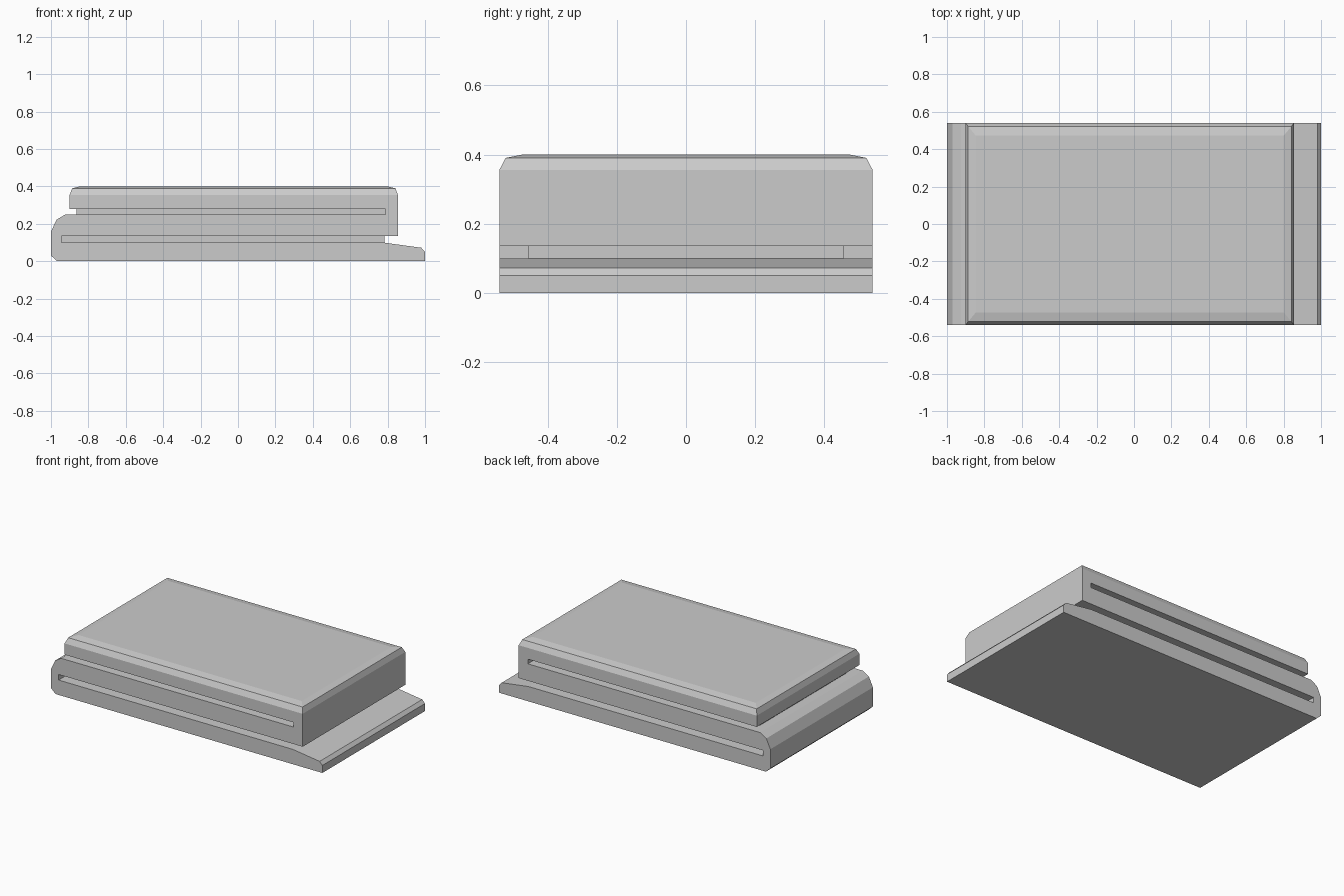
import bpy
import bmesh
from mathutils import Vector

if "Cube" in bpy.data.objects:
    bpy.data.objects.remove(bpy.data.objects["Cube"])

HALF_DEPTH = 0.54
CORE_DEPTH = 0.456


def extrude_profile(bm, points, half_depth):
    """Extrude an x-z outline along y, centred on y = 0."""
    face = bm.faces.new([bm.verts.new((x, -half_depth, z)) for x, z in points])
    out = bmesh.ops.extrude_face_region(bm, geom=[face], use_keep_orig=True)
    verts = [g for g in out["geom"] if isinstance(g, bmesh.types.BMVert)]
    bmesh.ops.translate(bm, verts=verts, vec=(0, 2 * half_depth, 0))


def finish(bm, name):
    bmesh.ops.recalc_face_normals(bm, faces=bm.faces[:])
    mesh = bpy.data.meshes.new(name)
    bm.to_mesh(mesh)
    bm.free()
    obj = bpy.data.objects.new(name, mesh)
    bpy.context.collection.objects.link(obj)
    return obj


# Folded pad: one S-shaped outline with two open slots
outline = [
    (1.0, 0.0), (1.0, 0.05), (0.98, 0.072), (0.783, 0.099),
    (-0.944, 0.099), (-0.944, 0.136), (0.855, 0.136), (0.855, 0.355),
    (-0.9, 0.355), (-0.9, 0.28), (0.788, 0.28), (0.788, 0.249),
    (-0.925, 0.249), (-0.97, 0.222), (-1.0, 0.158), (-1.0, 0.03),
    (-0.967, 0.0),
]
bm = bmesh.new()
extrude_profile(bm, outline, HALF_DEPTH)

# Softened top: taper the upper face in two steps
bm.faces.ensure_lookup_table()
top = max(bm.faces, key=lambda f: min(v.co.z for v in f.verts))
centre_x = top.calc_center_median().x
for half_x, half_y, z in [(0.864, 0.522, 0.39), (0.8225, 0.472, 0.40)]:
    top = bmesh.ops.extrude_discrete_faces(bm, faces=[top])["faces"][0]
    for v in top.verts:
        v.co = Vector((centre_x + (half_x if v.co.x > centre_x else -half_x),
                       half_y if v.co.y > 0 else -half_y, z))
finish(bm, "folded_pad")

# Inner fillers, set back from the front and back of each slot
for name, x0, x1, z0, z1 in [("lower_filler", -0.944, 0.783, 0.099, 0.136),
                             ("upper_filler", -0.864, 0.788, 0.249, 0.28)]:
    bm = bmesh.new()
    extrude_profile(bm, [(x0, z0), (x1, z0), (x1, z1), (x0, z1)], CORE_DEPTH)
    finish(bm, name)
